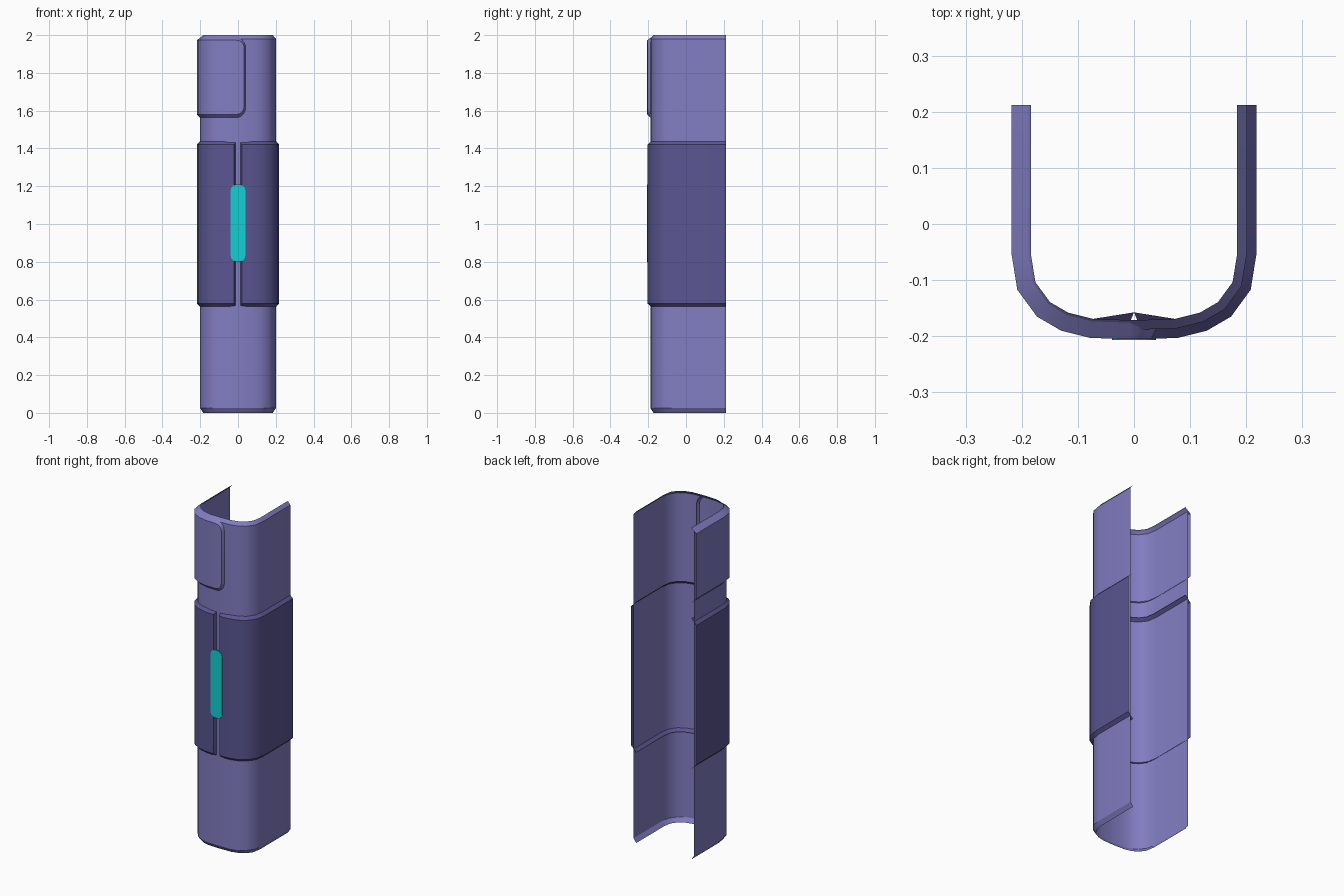
import bpy, bmesh, math
from mathutils import Vector

if "Cube" in bpy.data.objects:
    bpy.data.objects.remove(bpy.data.objects["Cube"])


def material(name, col):
    m = bpy.data.materials.new(name)
    m.diffuse_color = (*col, 1)
    m.use_nodes = True
    m.node_tree.nodes["Principled BSDF"].inputs["Base Color"].default_value = m.diffuse_color
    return m


LIGHT = material("light purple", (0.223, 0.205, 0.539))
DARK = material("dark purple", (0.102, 0.091, 0.283))
CYAN = material("cyan", (0.006, 0.63, 0.665))

# U-shaped outer cross-section, from the back-left end round to the back-right end
HALF = [(-0.218, 0.212), (-0.218, -0.055), (-0.208, -0.117), (-0.173, -0.165),
        (-0.13, -0.19), (-0.078, -0.203), (0, -0.2055)]
OUT = [Vector(p) for p in HALF + [(-x, y) for x, y in HALF[-2::-1]]]


def inset(d):
    """Cross-section moved inwards by d, with mitred corners."""
    pts = []
    for i, p in enumerate(OUT):
        dirs = []
        if i > 0:
            dirs.append((p - OUT[i - 1]).normalized())
        if i < len(OUT) - 1:
            dirs.append((OUT[i + 1] - p).normalized())
        ns = [Vector((-v.y, v.x)) for v in dirs]
        n = sum(ns, Vector((0, 0))).normalized()
        pts.append(p + n * (d / n.dot(ns[0])))
    return pts


def surf(t, d, z):
    """Point at section position t (0 to 12), depth d and height z."""
    pts = inset(d)
    i = min(int(t), len(pts) - 2)
    p = pts[i].lerp(pts[i + 1], t - i)
    return (p.x, p.y, z)


def finish(name, bm, mat):
    bmesh.ops.recalc_face_normals(bm, faces=bm.faces)
    # open sheets: make sure the normals point to the outside
    if sum(f.normal.dot(f.calc_center_median() * Vector((1, 1, 0))) * f.calc_area()
           for f in bm.faces) < 0:
        bmesh.ops.reverse_faces(bm, faces=bm.faces)
    me = bpy.data.meshes.new(name)
    bm.to_mesh(me)
    bm.free()
    me.materials.append(mat)
    ob = bpy.data.objects.new(name, me)
    bpy.context.collection.objects.link(ob)
    bpy.ops.object.select_all(action='DESELECT')
    ob.select_set(True)
    bpy.context.view_layer.objects.active = ob
    bpy.ops.object.shade_smooth_by_angle(angle=math.radians(34))
    return ob


def loft(bm, rows):
    vs = [[bm.verts.new(p) for p in r] for r in rows]
    for a, b in zip(vs, vs[1:]):
        for j in range(len(a) - 1):
            bm.faces.new((a[j], a[j + 1], b[j + 1], b[j]))
    return vs


def plate(name, cols, mat, mirror=False):
    """Raised sheet with a bevelled lip that sinks into the shell.
    Each column: t, bottom z, top z, lip t, lip bottom z, lip top z, lip depth."""
    bm = bmesh.new()
    rows = []
    for t, zb, zt, lt, lb, lz, d in cols:
        rows.append([surf(lt, d, lb), surf(t, 0, zb), surf(t, 0, zt), surf(lt, d, lz)])
    vs = loft(bm, rows)
    bm.faces.new(vs[-1])            # bevel along the free vertical edge
    if mirror:
        for v in bm.verts:
            v.co.x *= -1
    return finish(name, bm, mat)


def front_t(x):
    return 6 + x / 0.078


# Main shell: open at the back, with chamfered top and bottom rims
bm = bmesh.new()
loft(bm, [[(p.x, p.y, z) for p in inset(d)]
          for d, z in ((0.034, 0), (0.017, 0.025), (0.017, 1.98), (0.034, 2.0))])
finish("main_shell", bm, LIGHT)

# Middle sleeve: two mirrored halves meeting in a V groove at the front
cols = [(t, 0.58, 1.42, t, 0.546, 1.454, 0.034) for t in range(6)]
cols.append((front_t(-0.02), 0.58, 1.42, 6, 0.546, 1.454, 0.048))
plate("sleeve_left", cols, DARK)
plate("sleeve_right", cols, DARK, mirror=True)

# Upper cover: wraps the left side and ends in rounded corners on the front
ZB, ZT, R, XC = 1.58, 1.973, 0.04, -0.008
cols = [(t, ZB, ZT, t, ZB - 0.034, 1.998, 0.034) for t in range(6)]
for k in range(6):
    a = k * math.pi / 10
    s, c = math.sin(a), math.cos(a)
    zb, zt = ZB + R * (1 - c), ZT - R * (1 - c)
    cols.append((front_t(XC + R * s), zb, zt, front_t(XC + (R + 0.02) * s),
                 zb - 0.034 * c, zt + 0.025 * c, 0.034))
plate("upper_cover", cols, LIGHT)

# Front light: thin plate with rounded ends
bm = bmesh.new()
r, hx, hz = 0.034, 0.039, 0.205
ring = []
for q, (sx, sz) in enumerate(((1, 1), (-1, 1), (-1, -1), (1, -1))):
    for k in range(6):
        a = (q + k / 5) * math.pi / 2
        ring.append((sx * (hx - r) + r * math.cos(a), 1.005 + sz * (hz - r) + r * math.sin(a)))
front = [bm.verts.new((x, -0.2068, z)) for x, z in ring]
back = [bm.verts.new((x, -0.2, z)) for x, z in ring]
bm.faces.new(front)
bm.faces.new(back[::-1])
for i in range(len(ring)):
    j = (i + 1) % len(ring)
    bm.faces.new((front[i], front[j], back[j], back[i]))
finish("front_light", bm, CYAN)
